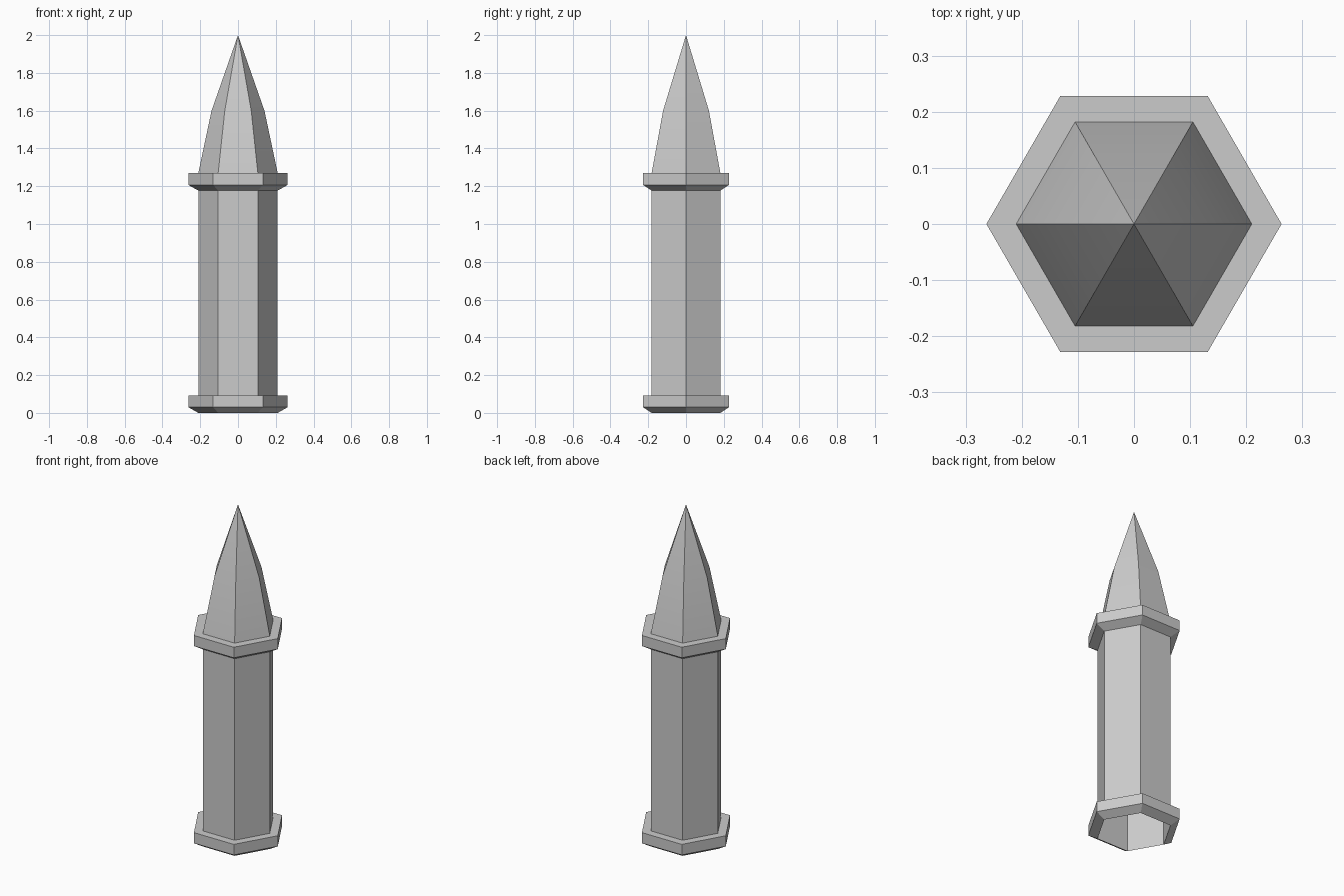
import bpy, bmesh, math

cube = bpy.data.objects.get("Cube")
if cube:
    bpy.data.objects.remove(cube, do_unlink=True)

SIDES = 6
SHAFT_R, COLLAR_R = 0.21, 0.263

stone = bpy.data.materials.new("grey_stone")
stone.use_nodes = True
colour = (0.6, 0.6, 0.6, 1)
stone.diffuse_color = colour
stone.node_tree.nodes["Principled BSDF"].inputs["Base Color"].default_value = colour


def lathe(name, profile):
    """Six-sided loft through (radius, height) pairs; zero radius is a tip."""
    bm = bmesh.new()
    rings = []
    for r, z in profile:
        count = SIDES if r else 1
        rings.append([bm.verts.new((r * math.cos(math.tau * i / SIDES),
                                    r * math.sin(math.tau * i / SIDES), z))
                      for i in range(count)])
    for low, high in zip(rings, rings[1:]):
        for i in range(SIDES):
            j = (i + 1) % SIDES
            if len(high) == 1:
                bm.faces.new((low[i], low[j], high[0]))
            else:
                bm.faces.new((low[i], low[j], high[j], high[i]))
    mesh = bpy.data.meshes.new(name)
    bm.to_mesh(mesh)
    bm.free()
    mesh.materials.append(stone)
    obj = bpy.data.objects.new(name, mesh)
    bpy.context.collection.objects.link(obj)
    return obj


def collar(name, z):
    """Moulding with a sloped underside and a flat ledge on top."""
    return lathe(name, [(SHAFT_R, z), (COLLAR_R, z + 0.03),
                        (COLLAR_R, z + 0.093), (SHAFT_R, z + 0.093)])


# Hollow shaft, open at the bottom
lathe("shaft", [(SHAFT_R, 0), (SHAFT_R, 1.27)])

# Mouldings at the foot and under the spire
collar("base_collar", 0)
collar("upper_collar", 1.177)

# Spire with a slight bend, smooth along its height and sharp at its corners
spire = lathe("spire", [(SHAFT_R, 1.27), (0.14, 1.6), (0, 2)])
bpy.ops.object.select_all(action="DESELECT")
spire.select_set(True)
bpy.context.view_layer.objects.active = spire
bpy.ops.object.shade_smooth_by_angle(angle=math.radians(30))
